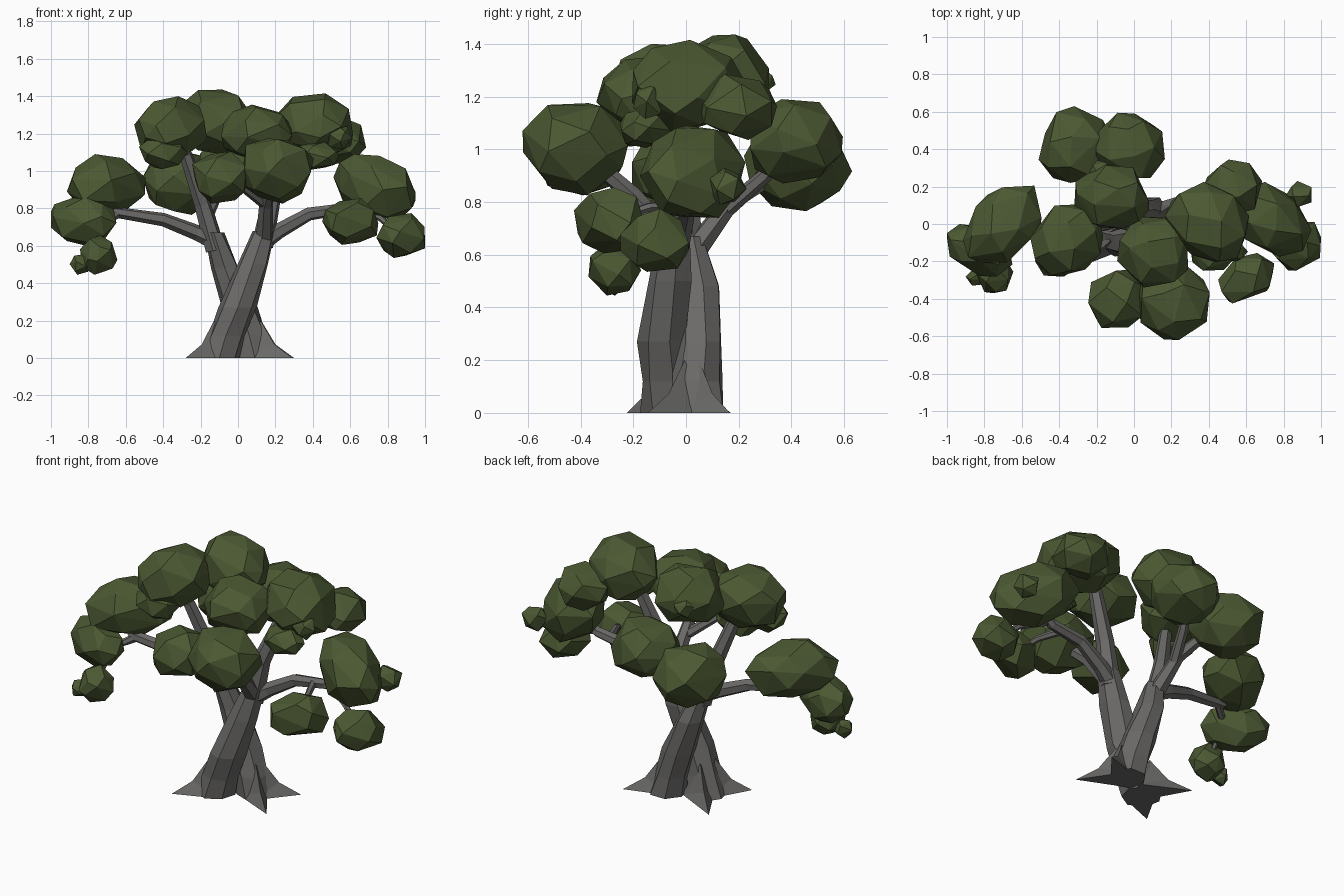
import bpy, bmesh, math, random
from mathutils import Vector

random.seed(11)
cube = bpy.data.objects.get("Cube")
if cube:
    bpy.data.objects.remove(cube, do_unlink=True)


def material(name, rgb):
    m = bpy.data.materials.new(name)
    m.use_nodes = True
    m.diffuse_color = (*rgb, 1)
    m.node_tree.nodes["Principled BSDF"].inputs["Base Color"].default_value = (*rgb, 1)
    return m


BARK = material("grey bark", (0.145, 0.142, 0.137))
LEAF = material("olive leaf", (0.07, 0.098, 0.032))


def finish(bm, name, mat):
    bmesh.ops.recalc_face_normals(bm, faces=bm.faces)
    mesh = bpy.data.meshes.new(name)
    bm.to_mesh(mesh)
    bm.free()
    mesh.materials.append(mat)
    ob = bpy.data.objects.new(name, mesh)
    bpy.context.collection.objects.link(ob)


def limb(name, points, radii, sides=6, level=False):
    """Faceted tube along points; level keeps the rings horizontal."""
    bm = bmesh.new()
    pts = [Vector(p) for p in points]
    rings = []
    for i, (p, r) in enumerate(zip(pts, radii)):
        d = pts[min(i + 1, len(pts) - 1)] - pts[max(i - 1, 0)]
        q = Vector((0, 0, 1)).rotation_difference(Vector((0, 0, 1)) if level else d)
        ring = []
        for k in range(sides):
            a = math.tau * (k + 0.25) / sides
            s = r * (random.uniform(0.92, 1.12) if level else 1)
            ring.append(bm.verts.new(p + q @ Vector((s * math.cos(a), s * math.sin(a), 0))))
        rings.append(ring)
    for a, b in zip(rings, rings[1:]):
        for k in range(sides):
            n = (k + 1) % sides
            bm.faces.new((a[k], a[n], b[n], b[k]))
    bm.faces.new(rings[0])
    bm.faces.new(rings[-1])
    finish(bm, name, BARK)


def root(name, tip, heart, height, width):
    """Pointed wedge with a hollow ridge, flaring from the trunk to the ground."""
    bm = bmesh.new()
    t, h = Vector((*tip, 0)), Vector((*heart, 0))
    out = (t - h).normalized()
    side = Vector((-out.y, out.x, 0)) * width
    crest = h.lerp(t, 0.2) + Vector((0, 0, height))
    mid = h.lerp(t, 0.55) + Vector((0, 0, height * 0.36))
    t, a, b, c, m = [bm.verts.new(p) for p in (t, h + side, h - side, crest, mid)]
    for f in ((t, a, m), (a, c, m), (t, m, b), (m, c, b), (a, b, c), (t, b, a)):
        bm.faces.new(f)
    finish(bm, name, BARK)


def clump(name, centre, half, skew=0, tilt=0):
    """Irregular faceted leaf mass filling the half sizes; skew leans y and tilt leans z along x."""
    bm = bmesh.new()
    n = 24 if max(half) > 0.16 else 18 if max(half) > 0.08 else 12
    turn = random.uniform(0, math.tau)
    pts = []
    for i in range(n):
        z = 1 - 2 * (i + 0.5) / n
        a = turn + i * 2.39996 + random.uniform(-0.25, 0.25)
        r = math.sqrt(1 - z * z)
        v = Vector((r * math.cos(a), r * math.sin(a), z + random.uniform(-0.15, 0.15)))
        v = v.normalized() * random.uniform(0.95, 1.06)
        v.y += skew * v.x
        v.z += tilt * v.x
        pts.append(v)
    # stretch the point cloud exactly to the wanted box
    for ax in range(3):
        lo, hi = min(p[ax] for p in pts), max(p[ax] for p in pts)
        for p in pts:
            p[ax] = centre[ax] + half[ax] * (2 * (p[ax] - lo) / (hi - lo) - 1)
    for p in pts:
        bm.verts.new(p)
    bmesh.ops.convex_hull(bm, input=bm.verts)
    bmesh.ops.delete(bm, geom=[v for v in bm.verts if not v.link_faces], context='VERTS')
    finish(bm, name, LEAF)


# Two crossing trunks
limb("front_trunk", [(-.1, -.06, 0), (-.065, -.07, .12), (0, -.085, .27), (.08, -.06, .5), (.14, -.045, .68)],
     [.11, .1, .097, .088, .06], 7, True)
limb("rear_trunk", [(.09, .04, 0), (.06, .045, .12), (.01, .055, .27), (-.07, .05, .48), (-.13, .015, .67)],
     [.1, .097, .09, .078, .055], 7, True)

# Roots
root("root_front_left", (.29, -.145), (.08, .03), .2, .08)
root("root_back_left", (.3, .167), (.08, .02), .2, .08)
root("root_front_right", (-.28, -.225), (-.09, -.06), .2, .09)
root("root_back_right", (-.27, .17), (-.06, -.03), .2, .09)

# Main branches
limb("crown_branch_left", [(.13, -.045, .6), (.18, -.03, .85), (.3, .02, 1.15)], [.06, .05, .035])
limb("crown_branch_right", [(-.12, .02, .58), (-.19, 0, .82), (-.28, -.07, 1.09)], [.055, .045, .035])
limb("long_branch_left", [(.13, -.04, .62), (.22, -.02, .68), (.38, 0, .77), (.58, 0, .8), (.72, .03, .88)],
     [.05, .042, .036, .03, .02])
limb("long_branch_right", [(-.11, .03, .62), (-.22, .02, .67), (-.4, -.02, .74), (-.66, -.05, .78), (-.74, -.04, .88)],
     [.05, .042, .036, .03, .02])
limb("front_branch", [(.14, -.04, .62), (.15, -.2, .82), (.19, -.4, 1)], [.05, .038, .025])
limb("back_branch", [(-.12, .02, .6), (-.17, .17, .8), (-.27, .42, .95)], [.05, .036, .025])

# Side branches and twigs
limb("front_side_branch", [(.15, -.2, .82), (.02, -.32, .92), (-.07, -.38, .97)], [.03, .025, .015])
limb("back_side_branch", [(-.16, .15, .77), (-.1, .3, .9), (-.04, .4, 1.02)], [.033, .028, .018])
limb("twig_left_inner", [(.5, 0, .79), (.56, -.14, .78), (.6, -.27, .74)], [.022, .018, .012])
limb("twig_left_outer", [(.62, 0, .8), (.76, -.07, .75), (.86, -.11, .66)], [.022, .018, .012])
limb("twig_right", [(-.64, -.05, .77), (-.74, -.13, .72), (-.75, -.26, .56)], [.024, .02, .012])

# Foliage: centre, half size and optional skew and tilt
LEAVES = {
    "leaf_right_big": ((-.705, 0, .93), (.21, .205, .16), .35),
    "leaf_right_low": ((-.825, -.14, .73), (.175, .14, .13), -.35),
    "leaf_right_hanging": ((-.745, -.27, .55), (.1, .1, .105)),
    "leaf_right_tip": ((-.85, -.28, .5), (.05, .05, .055)),
    "leaf_crown_right": ((-.36, -.085, 1.23), (.195, .19, .17), .15),
    "leaf_crown_right_low": ((-.4, -.17, 1.1), (.13, .11, .09)),
    "leaf_crown_back": ((-.12, .145, 1.26), (.2, .17, .175)),
    "leaf_crown_back_tip": ((-.18, .29, 1.26), (.06, .05, .055)),
    "leaf_crown_front": ((.1, -.15, 1.2), (.19, .19, .155)),
    "leaf_crown_left": ((.39, .01, 1.24), (.225, .215, .175), -.15),
    "leaf_crown_left_back": ((.53, .195, 1.16), (.155, .15, .125)),
    "leaf_crown_left_low": ((.42, -.15, 1.08), (.12, .1, .075)),
    "leaf_crown_left_tip": ((.54, -.14, 1.18), (.07, .06, .065)),
    "leaf_left_big": ((.73, .025, .915), (.22, .2, .175), -.35, -.3),
    "leaf_left_inner": ((.6, -.29, .73), (.15, .135, .125), .3),
    "leaf_left_outer": ((.87, -.12, .655), (.13, .13, .12), .15),
    "leaf_left_tip": ((.88, .16, .86), (.07, .07, .07)),
    "leaf_front_big": ((.21, -.42, 1.0), (.195, .2, .175)),
    "leaf_front_small": ((-.09, -.4, .965), (.155, .155, .14)),
    "leaf_back_big": ((-.31, .425, .94), (.2, .205, .175)),
    "leaf_back_small": ((-.02, .42, 1.03), (.185, .175, .16)),
}
for name, shape in LEAVES.items():
    clump(name, *shape)
